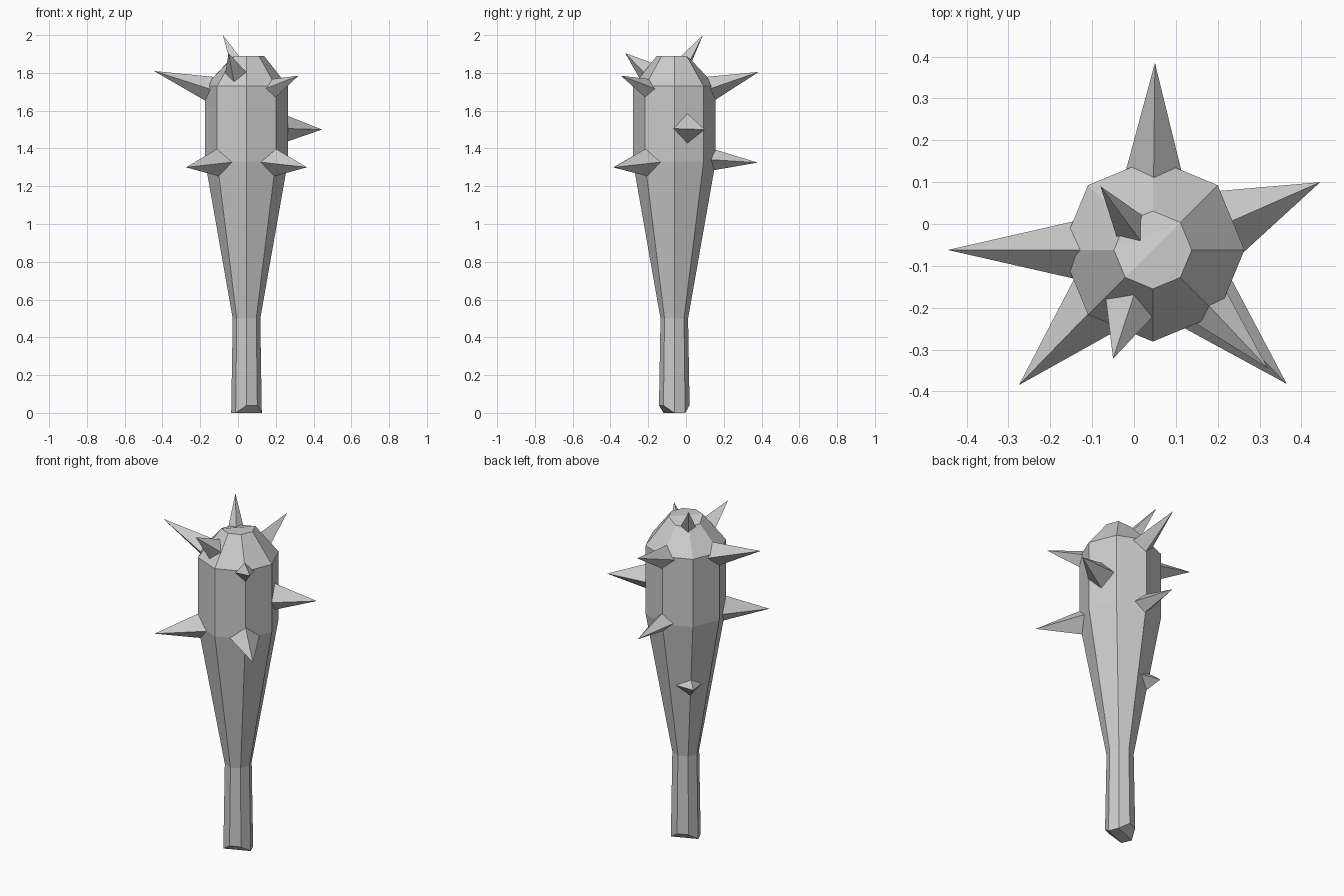
import bpy, bmesh
from math import cos, sin, pi
from mathutils import Vector

if "Cube" in bpy.data.objects:
    bpy.data.objects.remove(bpy.data.objects["Cube"])

CX, CY, SIDES = 0.045, -0.062, 8


def finish(name, bm):
    bmesh.ops.recalc_face_normals(bm, faces=bm.faces)
    mesh = bpy.data.meshes.new(name)
    bm.to_mesh(mesh)
    bm.free()
    obj = bpy.data.objects.new(name, mesh)
    bpy.context.collection.objects.link(obj)


# Octagonal club body: rings of (z, radius), with roughly hewn ends
profile = [(0, 0.081), (0.5, 0.073), (1.33, 0.219), (1.73, 0.219), (1.89, 0.093)]
bottom_chips = {2: 0.04, 3: 0.04, 6: 0.04, 7: 0.04}
top_chips = {2: -0.025, 3: -0.025, 4: -0.025}
bm = bmesh.new()
rings = []
for n, (z, r) in enumerate(profile):
    chips = bottom_chips if n == 0 else top_chips if n == len(profile) - 1 else {}
    rings.append([bm.verts.new((CX + r * cos(i * 2 * pi / SIDES),
                                CY + r * sin(i * 2 * pi / SIDES),
                                z + chips.get(i, 0))) for i in range(SIDES)])
for a, b in zip(rings, rings[1:]):
    for i in range(SIDES):
        j = (i + 1) % SIDES
        bm.faces.new((a[i], a[j], b[j], b[i]))
# Caps split along the chipped edges
top, bot = rings[-1], rings[0]
bm.faces.new([top[i] for i in (5, 6, 7, 0, 1)])
bm.faces.new([top[i] for i in (1, 2, 3, 4)])
bm.faces.new([top[i] for i in (1, 4, 5)])
bm.faces.new([bot[i] for i in (5, 6, 7, 0)])
bm.faces.new([bot[i] for i in (1, 2, 3, 4)])
bm.faces.new([bot[i] for i in (0, 1, 4, 5)])
finish("club_body", bm)


# Four-sided spike whose base is sunk slightly into the wood
def spike(name, base, tip, half):
    base, tip = Vector(base), Vector(tip)
    axis = tip - base
    sink = 0.03 / axis.length
    root = base - axis * sink
    half *= 1 + sink
    side = axis.cross(Vector((0, 0, 1))).normalized()
    up = side.cross(axis).normalized()
    bm = bmesh.new()
    ring = [bm.verts.new(root + d * half) for d in (side, up, -side, -up)]
    point = bm.verts.new(tip)
    bm.faces.new(ring)
    for i in range(4):
        bm.faces.new((ring[i], ring[(i + 1) % 4], point))
    finish(name, bm)


# Spikes: base centre, tip, half width
spikes = {
    "spike_left_top": ((-0.15, -0.062, 1.715), (-0.445, -0.062, 1.81), 0.067),
    "spike_front_top": ((-0.01, -0.20, 1.80), (-0.05, -0.322, 1.905), 0.06),
    "spike_crown": ((-0.01, -0.005, 1.86), (-0.08, 0.09, 2.0), 0.04),
    "spike_front_right_top": ((0.19, -0.207, 1.72), (0.32, -0.345, 1.785), 0.05),
    "spike_right": ((0.24, 0.01, 1.505), (0.445, 0.10, 1.50), 0.076),
    "spike_back_top": ((0.047, 0.125, 1.715), (0.05, 0.385, 1.805), 0.067),
    "spike_back_low": ((0.047, 0.14, 1.34), (0.05, 0.38, 1.325), 0.057),
    "spike_front_left_low": ((-0.105, -0.21, 1.325), (-0.275, -0.385, 1.30), 0.073),
    "spike_front_right_low": ((0.195, -0.21, 1.325), (0.365, -0.382, 1.30), 0.073),
    "spike_back_left_small": ((-0.06, 0.043, 0.95), (-0.11, 0.088, 0.955), 0.05),
}
for name, (base, tip, half) in spikes.items():
    spike(name, base, tip, half)
